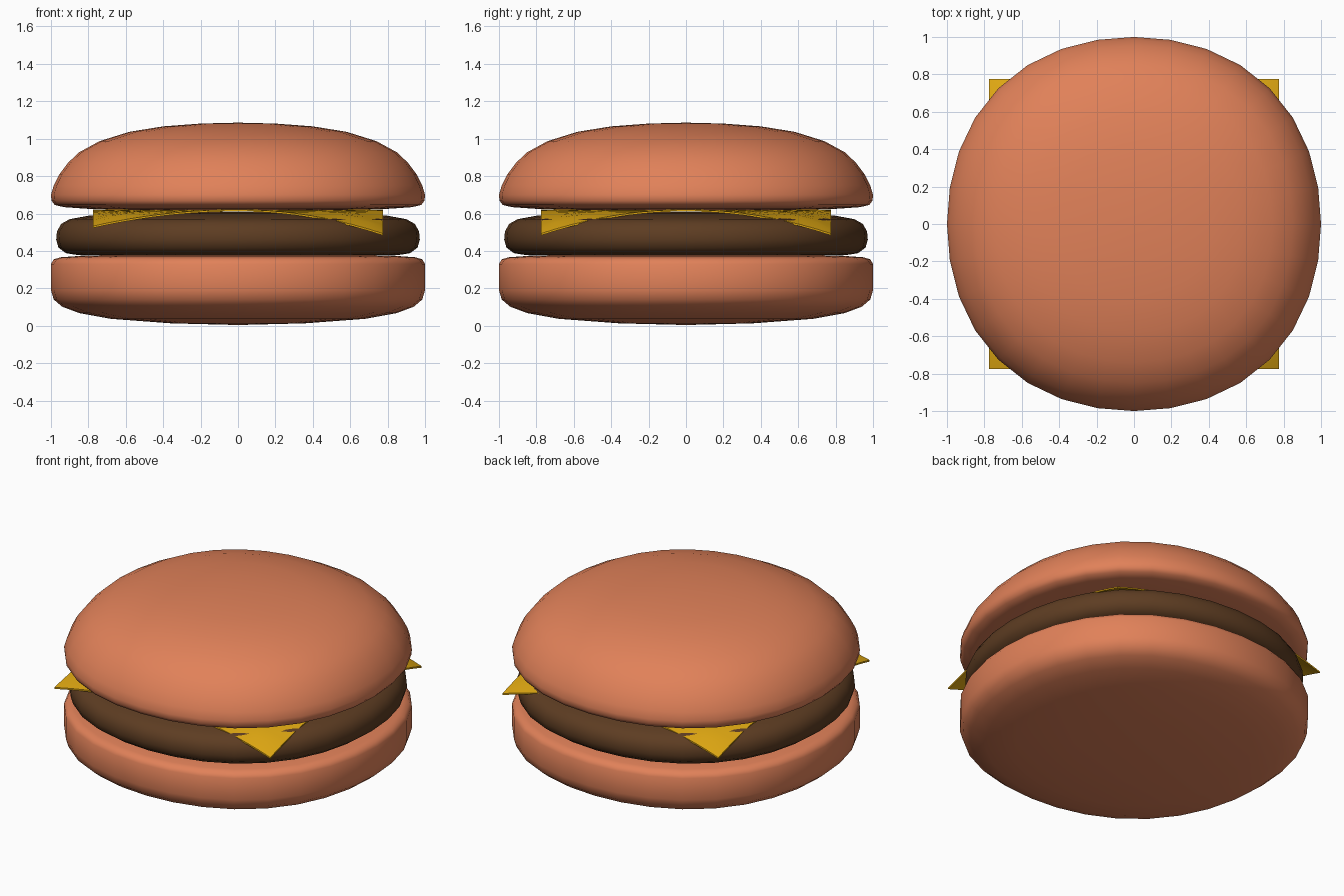
import bpy
import bmesh
import math

cube = bpy.data.objects.get("Cube")
if cube:
    bpy.data.objects.remove(cube, do_unlink=True)

SIDES = 32


def material(name, rgb):
    mat = bpy.data.materials.new(name)
    mat.use_nodes = True
    colour = (*rgb, 1)
    mat.diffuse_color = colour
    bsdf = mat.node_tree.nodes["Principled BSDF"]
    bsdf.inputs["Base Color"].default_value = colour
    bsdf.inputs["Roughness"].default_value = 0.7
    return mat


def finish(bm, name, mat, angle):
    bmesh.ops.recalc_face_normals(bm, faces=bm.faces)
    mesh = bpy.data.meshes.new(name)
    bm.to_mesh(mesh)
    bm.free()
    mesh.materials.append(mat)
    obj = bpy.data.objects.new(name, mesh)
    bpy.context.collection.objects.link(obj)
    bpy.ops.object.select_all(action="DESELECT")
    obj.select_set(True)
    bpy.context.view_layer.objects.active = obj
    bpy.ops.object.shade_smooth_by_angle(angle=math.radians(angle))
    return obj


def round_layer(name, profile, mat):
    """Sweep (radius, z) points, bottom to top, round a slightly squared circle."""
    bm = bmesh.new()
    rings = []
    for radius, z in profile[1:-1]:
        ring = []
        for i in range(SIDES):
            a = math.tau * i / SIDES
            r = radius * (1 + 0.026 * math.sin(2 * a) ** 2)
            ring.append(bm.verts.new((r * math.cos(a), r * math.sin(a), z)))
        rings.append(ring)
    base = bm.verts.new((0, 0, profile[0][1]))
    peak = bm.verts.new((0, 0, profile[-1][1]))
    for i in range(SIDES):
        j = (i + 1) % SIDES
        bm.faces.new((base, rings[0][j], rings[0][i]))
        bm.faces.new((peak, rings[-1][i], rings[-1][j]))
        for low, high in zip(rings, rings[1:]):
            bm.faces.new((low[i], low[j], high[j], high[i]))
    return finish(bm, name, mat, 60)


bread = material("toasted bread", (0.75, 0.22, 0.10))
meat = material("grilled meat", (0.11, 0.046, 0.016))
cheese = material("yellow cheese", (0.74, 0.39, 0.006))

# Bottom bun: gently domed underside, upright wall, rounded flat top
round_layer("bottom_bun", [
    (0, 0.004), (0.36, 0.013), (0.68, 0.037), (0.85, 0.068), (0.94, 0.102),
    (0.985, 0.14), (1, 0.19), (1, 0.33), (0.985, 0.355), (0.95, 0.366),
    (0.85, 0.373), (0.5, 0.377), (0, 0.378)], bread)

# Patty: disc with a rounded rim
round_layer("patty", [
    (0, 0.372), (0.6, 0.374), (0.85, 0.377), (0.92, 0.388), (0.96, 0.418),
    (0.972, 0.46), (0.968, 0.505), (0.945, 0.545), (0.9, 0.57),
    (0.8, 0.588), (0.6, 0.6), (0.3, 0.607), (0, 0.608)], meat)

# Top bun: wide dome with a tight lower lip
round_layer("top_bun", [
    (0, 0.614), (0.5, 0.618), (0.8, 0.625), (0.93, 0.634), (0.98, 0.646),
    (0.997, 0.668), (1, 0.70), (0.985, 0.75), (0.955, 0.81), (0.91, 0.87),
    (0.85, 0.927), (0.74, 0.987), (0.58, 1.037), (0.4, 1.066),
    (0.2, 1.081), (0, 1.086)], bread)

# Cheese slice: square sheet whose corners droop over the patty
HALF = 0.775
bm = bmesh.new()
bmesh.ops.create_grid(bm, x_segments=20, y_segments=20, size=HALF)
for v in bm.verts:
    u, w = sorted((abs(v.co.x) / HALF, abs(v.co.y) / HALF))
    droop = 0.088 if v.co.x < 0 and v.co.y < 0 else 0.128
    v.co.z = 0.621 - droop * u ** 2 * w ** 4
sheet = bm.faces[:]
copy = bmesh.ops.duplicate(bm, geom=bm.verts[:] + bm.edges[:] + sheet)["geom"]
lower = [g for g in copy if isinstance(g, bmesh.types.BMVert)]
bmesh.ops.translate(bm, verts=lower, vec=(0, 0, -0.01))
rim = [e for e in bm.edges if e.is_boundary]
bmesh.ops.bridge_loops(bm, edges=rim)
finish(bm, "cheese_slice", cheese, 40)
